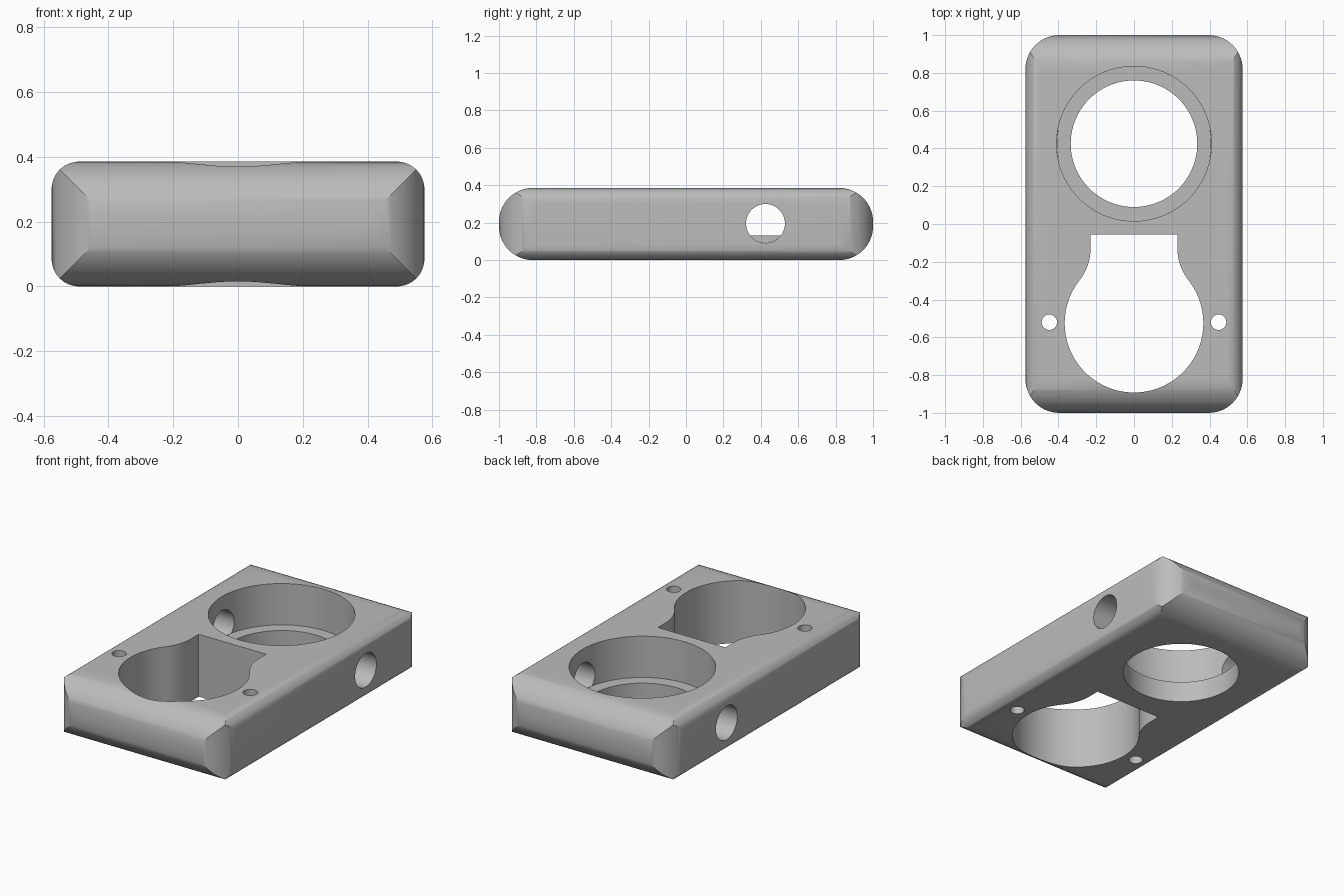
import bpy, bmesh, math
from mathutils import Matrix, Vector

cube = bpy.data.objects.get("Cube")
if cube:
    bpy.data.objects.remove(cube, do_unlink=True)

W, L, H = 0.575, 1.0, 0.385          # half width, half length, height
BORE_Y, BORE_R, LEDGE_R, LEDGE_Z = 0.425, 0.41, 0.335, 0.13
KEY_Y, KEY_R, NECK_X, NECK_Y = -0.525, 0.367, 0.23, -0.055

grey = bpy.data.materials.new("plain grey")
grey.use_nodes = True
grey.diffuse_color = (0.5, 0.5, 0.5, 1)
grey.node_tree.nodes["Principled BSDF"].inputs["Base Color"].default_value = (0.5, 0.5, 0.5, 1)


def arc(cx, cy, r, start, end, n):
    return [(cx + r * math.cos(a), cy + r * math.sin(a))
            for a in (math.radians(start + (end - start) * i / n) for i in range(n + 1))]


def rounded_rect(hx, hy, r, n=14):
    pts = []
    for k, (sx, sy) in enumerate([(1, 1), (-1, 1), (-1, -1), (1, -1)]):
        pts += arc(sx * (hx - r), sy * (hy - r), r, 90 * k, 90 * k + 90, n)
    return pts


def circle(cx, cy, r, n):
    return arc(cx, cy, r, 0, 360, n)[:-1]


def prism(name, pts, low, high, axes=("X", "Y", "Z")):
    """Extrude a profile; axes name the world directions of its u, v and depth."""
    unit = {"X": Vector((1, 0, 0)), "Y": Vector((0, 1, 0)), "Z": Vector((0, 0, 1))}
    u, v, w = (unit[a] for a in axes)
    bm = bmesh.new()
    face = bm.faces.new([bm.verts.new(u * a + v * b + w * low) for a, b in pts])
    ext = bmesh.ops.extrude_face_region(bm, geom=[face])
    moved = [g for g in ext["geom"] if isinstance(g, bmesh.types.BMVert)]
    bmesh.ops.translate(bm, verts=moved, vec=w * (high - low))
    bmesh.ops.recalc_face_normals(bm, faces=bm.faces)
    me = bpy.data.meshes.new(name)
    bm.to_mesh(me)
    bm.free()
    me.materials.append(grey)
    ob = bpy.data.objects.new(name, me)
    bpy.context.scene.collection.objects.link(ob)
    return ob


def boolean(target, cutter, operation="DIFFERENCE"):
    mod = target.modifiers.new("cut", "BOOLEAN")
    mod.object, mod.operation, mod.solver = cutter, operation, "EXACT"
    bpy.context.view_layer.objects.active = target
    bpy.ops.object.modifier_apply(modifier=mod.name)
    bpy.data.objects.remove(cutter, do_unlink=True)


# Block: three rounded outlines, one per axis, intersected
body = prism("mount_block", rounded_rect(W, L, 0.18), -0.1, 0.5)
side = [(y, z + H / 2) for y, z in rounded_rect(L, H / 2, 0.18)]
front = [(x, z + H / 2) for x, z in rounded_rect(W, H / 2, 0.085)]
boolean(body, prism("side_outline", side, -0.7, 0.7, ("Y", "Z", "X")), "INTERSECT")
boolean(body, prism("front_outline", front, -1.1, 1.1, ("X", "Z", "Y")), "INTERSECT")

# Round bore with a ledge at the bottom
boolean(body, prism("bore", circle(0, BORE_Y, BORE_R, 96), LEDGE_Z, 0.6))
boolean(body, prism("ledge_opening", circle(0, BORE_Y, LEDGE_R, 96), -0.1, 0.6))

# Cross hole through both side walls, stopping at the bore
cross = prism("cross_hole", circle(BORE_Y, H / 2 + 0.003, 0.104, 48), -0.8, 0.8, ("Y", "Z", "X"))
boolean(cross, prism("bore_core", circle(0, BORE_Y, BORE_R - 0.001, 96), -0.1, 0.6))
boolean(body, cross)

# Keyhole opening: big circle flaring smoothly into a square neck
flare_y = -0.13
rise = flare_y - KEY_Y
flare_r = (NECK_X ** 2 + rise ** 2 - KEY_R ** 2) / (2 * (KEY_R - NECK_X))
meet = math.degrees(math.atan2(rise, NECK_X + flare_r))
right = arc(0, KEY_Y, KEY_R, -90, meet, 40)[1:]
right += arc(NECK_X + flare_r, flare_y, flare_r, 180 + meet, 180, 12)[1:]
right.append((NECK_X, NECK_Y))
left = [(-x, y) for x, y in reversed(right)]
boolean(body, prism("keyhole", [(0, KEY_Y - KEY_R)] + right + left, -0.1, 0.6))

# Pin holes on either side of the keyhole
for s in (-1, 1):
    boolean(body, prism("pin_hole", circle(s * 0.448, -0.52, 0.041, 24), -0.1, 0.6))

bpy.ops.object.select_all(action="DESELECT")
body.select_set(True)
bpy.context.view_layer.objects.active = body
bpy.ops.object.shade_smooth_by_angle(angle=math.radians(30))
